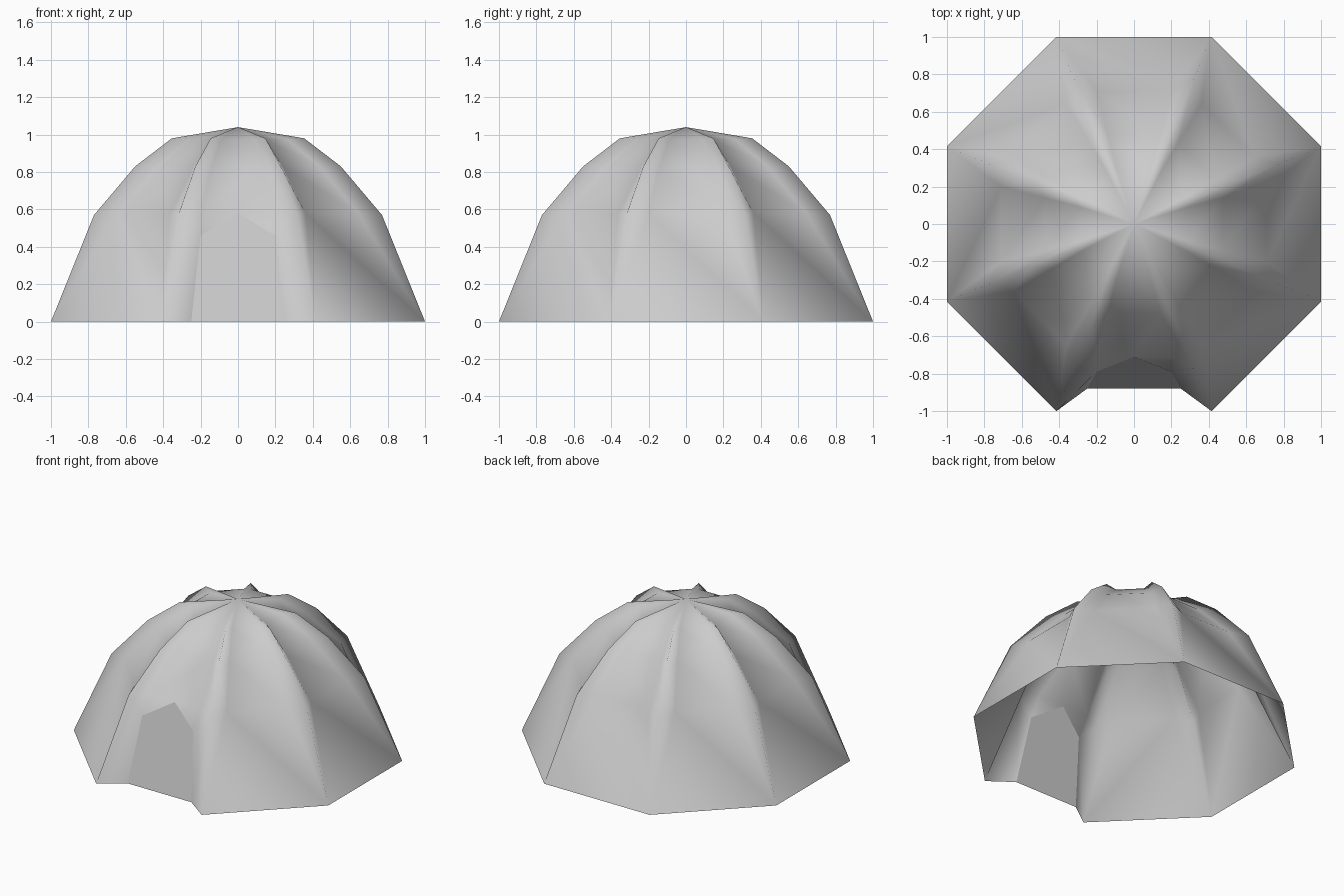
import bpy, bmesh, math
from mathutils import Vector, Matrix

cube = bpy.data.objects.get("Cube")
if cube:
    bpy.data.objects.remove(cube, do_unlink=True)

canvas = bpy.data.materials.new("grey canvas")
canvas.use_nodes = True
canvas.diffuse_color = (0.6, 0.6, 0.6, 1)
canvas.node_tree.nodes["Principled BSDF"].inputs["Base Color"].default_value = (0.6, 0.6, 0.6, 1)

SIDES = 8
SLOPE = math.tan(math.pi / SIDES)      # half width of a panel per unit distance
APEX = Vector((0, 0, 1.04))

# Each ring: ridge distance, ridge height, trough half width, trough distance, trough height
RINGS = [(1.0, 0.0, SLOPE, 1.0, 0.0),
         (0.77, 0.57, 0.20, 0.71, 0.58),
         (0.55, 0.83, 0.14, 0.475, 0.83),
         (0.354, 0.98, 0.09, 0.285, 0.975)]

# Doorway outline on the front panel
SILL = (0.25, -0.88, 0.0)
JAMB = (0.20, -0.79, 0.46)
PEAK = (0.0, -0.71, 0.58)


def both(p):
    """Left and right copies of a point."""
    return Vector((-p[0], p[1], p[2])), Vector(p)


def ring_points(ring):
    """Ridge, trough, trough, ridge across one front-facing panel."""
    dist, height, half, deep, low = ring
    ridge_l, ridge_r = both((dist * SLOPE, -dist, height))
    in_l, in_r = both((half, -deep, low))
    return [ridge_l, in_l, in_r, ridge_r]


def make_object(name, faces, smooth):
    bm = bmesh.new()
    for pts in faces:
        bm.faces.new([bm.verts.new(p) for p in pts]).smooth = smooth
    bmesh.ops.remove_doubles(bm, verts=bm.verts, dist=0.0005)
    mesh = bpy.data.meshes.new(name)
    bm.to_mesh(mesh)
    bm.free()
    mesh.materials.append(canvas)
    obj = bpy.data.objects.new(name, mesh)
    bpy.context.collection.objects.link(obj)
    return obj


rows = [ring_points(r) for r in RINGS]
sill_l, sill_r = both(SILL)
jamb_l, jamb_r = both(JAMB)
peak = Vector(PEAK)


def skirt(front):
    """Lowest band of a panel; the front one wraps around the doorway."""
    a, b = rows[0], rows[1]
    if not front:
        return [[a[0], b[1], b[0]], [a[3], b[2], b[1], a[0]], [a[3], b[3], b[2]]]
    return [[a[0], sill_l, jamb_l, b[0]], [b[0], jamb_l, b[1]], [jamb_l, peak, b[1]],
            [sill_r, a[3], b[3], jamb_r], [b[3], b[2], jamb_r], [jamb_r, b[2], peak]]


# Canopy: eight scooped panels between raised ridges
faces = []
for k in range(SIDES):
    front = k == 0
    panel = skirt(front)
    for n in (1, 2):
        a, b = rows[n], rows[n + 1]
        for i in range(3):
            face = [a[i + 1], b[i + 1], b[i], a[i]]
            if front and n == 1 and i == 1:
                face.append(peak)
            panel.append(face)
    top = rows[3]
    panel += [[top[i], top[i + 1], APEX] for i in range(3)]
    turn = Matrix.Rotation(k * math.tau / SIDES, 3, 'Z')
    faces += [[turn @ p for p in f] for f in panel]
make_object("tent_canopy", faces, True)

# Flat door set into the front panel
make_object("door", [[sill_l, sill_r, jamb_r, peak, jamb_l]], False)
